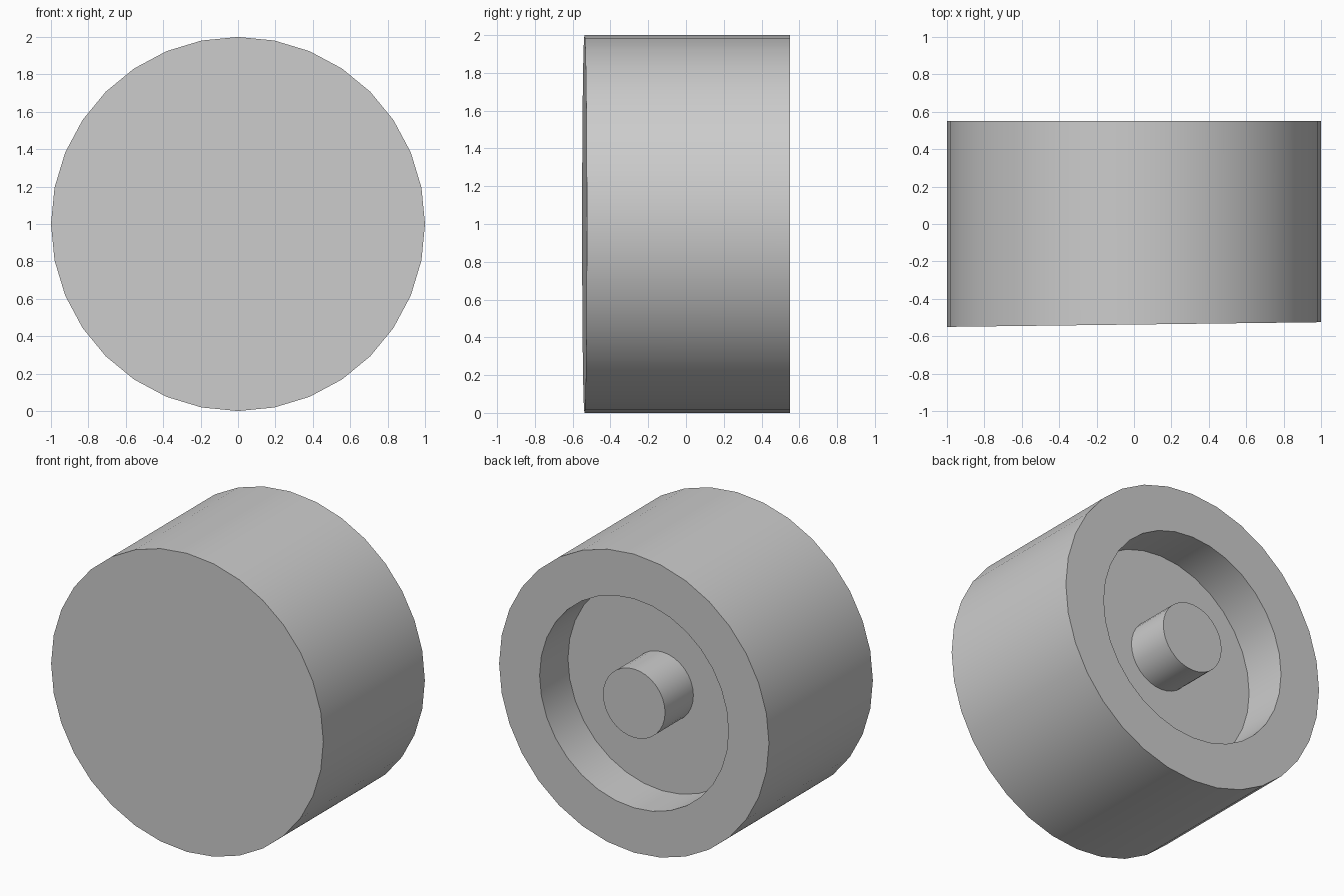
import bpy
import bmesh
import math

SIDES = 32
BACK = 0.55

cube = bpy.data.objects.get("Cube")
if cube:
    bpy.data.objects.remove(cube, do_unlink=True)

grey = bpy.data.materials.new("light_grey")
grey.use_nodes = True
colour = (0.604, 0.604, 0.604, 1)
grey.diffuse_color = colour
grey.node_tree.nodes["Principled BSDF"].inputs["Base Color"].default_value = colour


def add_lathe(name, profile):
    """Spin (radius, y) points about the wheel axis and cap both ends."""
    bm = bmesh.new()
    rings = []
    for radius, y in profile:
        ring = []
        for i in range(SIDES):
            a = math.tau * i / SIDES
            ring.append(bm.verts.new((radius * math.cos(a), y, 1 + radius * math.sin(a))))
        rings.append(ring)
    for r0, r1 in zip(rings, rings[1:]):
        for i in range(SIDES):
            j = (i + 1) % SIDES
            bm.faces.new((r0[i], r0[j], r1[j], r1[i]))
    bm.faces.new(rings[0])
    bm.faces.new(rings[-1])
    # Slightly slanted front face
    for v in rings[0]:
        if v.co.y < -0.5:
            v.co.y += 0.0125 * (v.co.x + 1)
    bmesh.ops.recalc_face_normals(bm, faces=bm.faces[:])
    mesh = bpy.data.meshes.new(name)
    bm.to_mesh(mesh)
    bm.free()
    mesh.materials.append(grey)
    obj = bpy.data.objects.new(name, mesh)
    bpy.context.collection.objects.link(obj)
    bpy.ops.object.select_all(action='DESELECT')
    obj.select_set(True)
    bpy.context.view_layer.objects.active = obj
    bpy.ops.object.shade_smooth_by_angle(angle=math.radians(30))


# One closed turned body: drum, rear rim, recess and the central hub
floor = BACK - 0.3
add_lathe("wheel_body", [
    (1, -BACK), (1, BACK),
    (0.7, BACK), (0.7, floor),
    (0.23, floor), (0.23, BACK),
])
